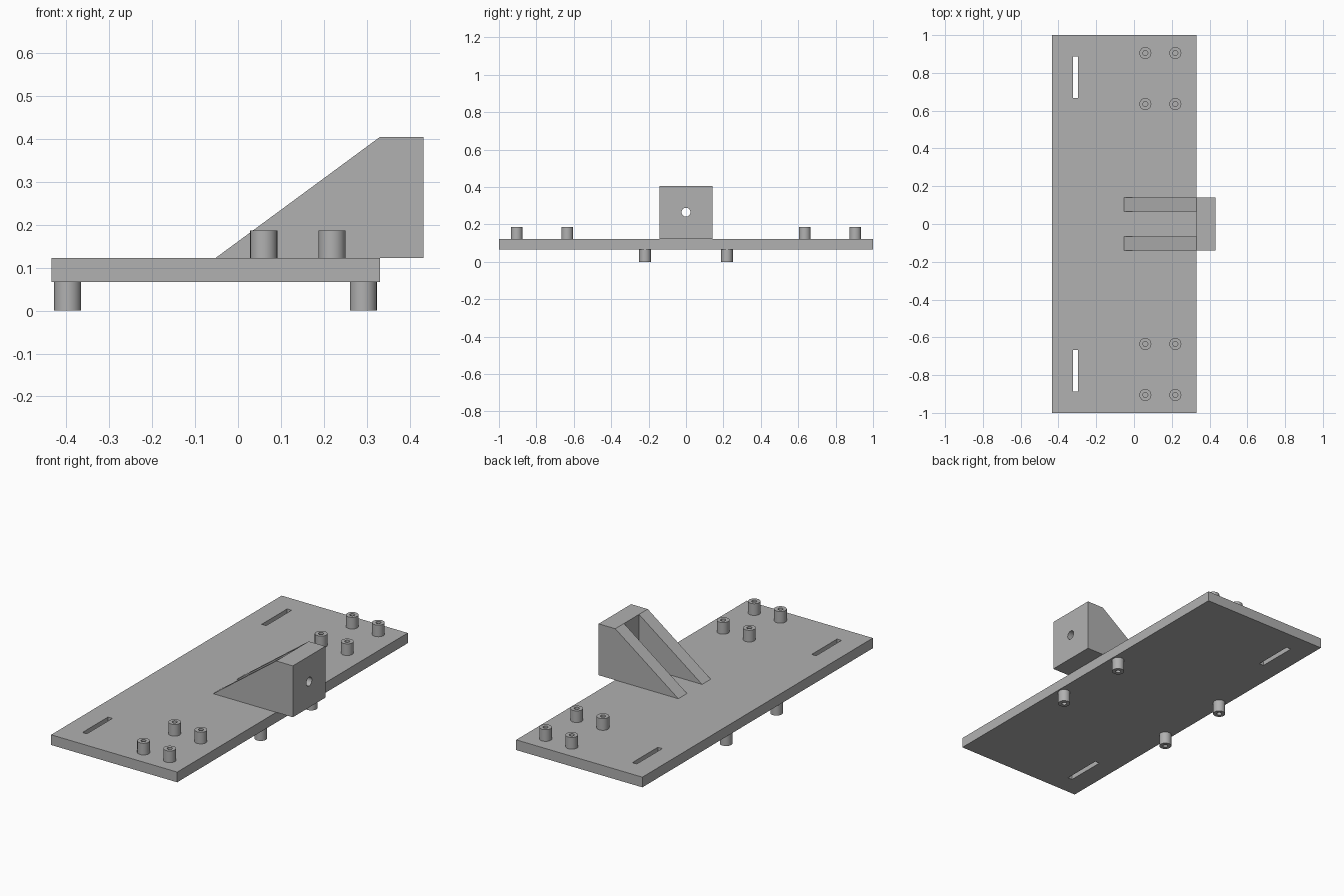
import bpy
import bmesh
from math import pi
from mathutils import Matrix, Vector

cube = bpy.data.objects.get("Cube")
if cube:
    bpy.data.objects.remove(cube, do_unlink=True)

grey = bpy.data.materials.new("plain_grey")
grey.use_nodes = True
colour = (0.44, 0.44, 0.44, 1)
grey.diffuse_color = colour
grey.node_tree.nodes["Principled BSDF"].inputs["Base Color"].default_value = colour

PLATE_LOW, PLATE_TOP = 0.067, 0.123
PLATE_EDGE, BLOCK_FACE = 0.331, 0.432


def finish(name, bm, smooth=False):
    bmesh.ops.recalc_face_normals(bm, faces=bm.faces)
    mesh = bpy.data.meshes.new(name)
    bm.to_mesh(mesh)
    bm.free()
    mesh.materials.append(grey)
    obj = bpy.data.objects.new(name, mesh)
    bpy.context.collection.objects.link(obj)
    if smooth:
        activate(obj)
        bpy.ops.object.shade_smooth_by_angle()
    return obj


def activate(obj):
    bpy.ops.object.select_all(action='DESELECT')
    obj.select_set(True)
    bpy.context.view_layer.objects.active = obj


def box(name, low, high):
    low, high = Vector(low), Vector(high)
    bm = bmesh.new()
    place = Matrix.Translation((low + high) / 2) @ Matrix.Diagonal((high - low).to_4d())
    bmesh.ops.create_cube(bm, size=1, matrix=place)
    return finish(name, bm)


def extrude_y(name, profile, y0, y1):
    bm = bmesh.new()
    face = bm.faces.new([bm.verts.new((x, y0, z)) for x, z in profile])
    new = bmesh.ops.extrude_face_region(bm, geom=[face])["geom"]
    bmesh.ops.translate(bm, vec=(0, y1 - y0, 0),
                        verts=[v for v in new if isinstance(v, bmesh.types.BMVert)])
    return finish(name, bm)


def standoff(name, x, y, base, tip, outer=0.0315, inner=0.013):
    # Hollow post, turned from a three-sided profile
    bm = bmesh.new()
    points = [(outer, base), (outer, tip), (inner, tip), (inner, base)]
    verts = [bm.verts.new((x + r, y, z)) for r, z in points]
    edges = [bm.edges.new(pair) for pair in zip(verts, verts[1:])]
    bmesh.ops.spin(bm, geom=verts + edges, cent=(x, y, 0), axis=(0, 0, 1),
                   angle=2 * pi, steps=32)
    bmesh.ops.remove_doubles(bm, verts=bm.verts, dist=0.0001)
    return finish(name, bm, smooth=True)


def cut(target, cutter):
    cutter.hide_render = True
    mod = target.modifiers.new("cut", 'BOOLEAN')
    mod.operation = 'DIFFERENCE'
    mod.solver = 'EXACT'
    mod.object = cutter
    activate(target)
    bpy.ops.object.modifier_apply(modifier=mod.name)
    bpy.data.objects.remove(cutter, do_unlink=True)


# Base plate with a slot near each end
plate = box("base_plate", (-0.435, -1, PLATE_LOW), (PLATE_EDGE, 1, PLATE_TOP))
for side in (-1, 1):
    ends = sorted((side * 0.667, side * 0.888))
    cut(plate, box("slot_cutter", (-0.323, ends[0], 0), (-0.296, ends[1], 0.3)))

# Upright block with a horizontal hole, overhanging the plate
block = box("bracket_block", (PLATE_EDGE, -0.141, PLATE_TOP), (BLOCK_FACE, 0.141, 0.405))
bm = bmesh.new()
bmesh.ops.create_cone(bm, cap_ends=True, segments=32, radius1=0.024, radius2=0.024, depth=0.4,
                      matrix=Matrix.Translation((0.38, 0, 0.265)) @ Matrix.Rotation(pi / 2, 4, 'Y'))
cut(block, finish("hole_cutter", bm))
activate(block)
bpy.ops.object.shade_smooth_by_angle()

# Sloping ribs bracing the block
rib = [(-0.052, PLATE_TOP), (PLATE_EDGE, PLATE_TOP), (PLATE_EDGE, 0.405)]
for side, label in ((-1, "right"), (1, "left")):
    extrude_y(label + "_rib", rib, side * 0.065, side * 0.141)

# Mounting posts above and feet below
for side in (-1, 1):
    for x in (0.06, 0.219):
        for y in (0.635, 0.905):
            standoff("mounting_post", x, side * y, PLATE_TOP, 0.187)
    for x in (-0.397, 0.292):
        standoff("foot", x, side * 0.219, PLATE_LOW, 0)
